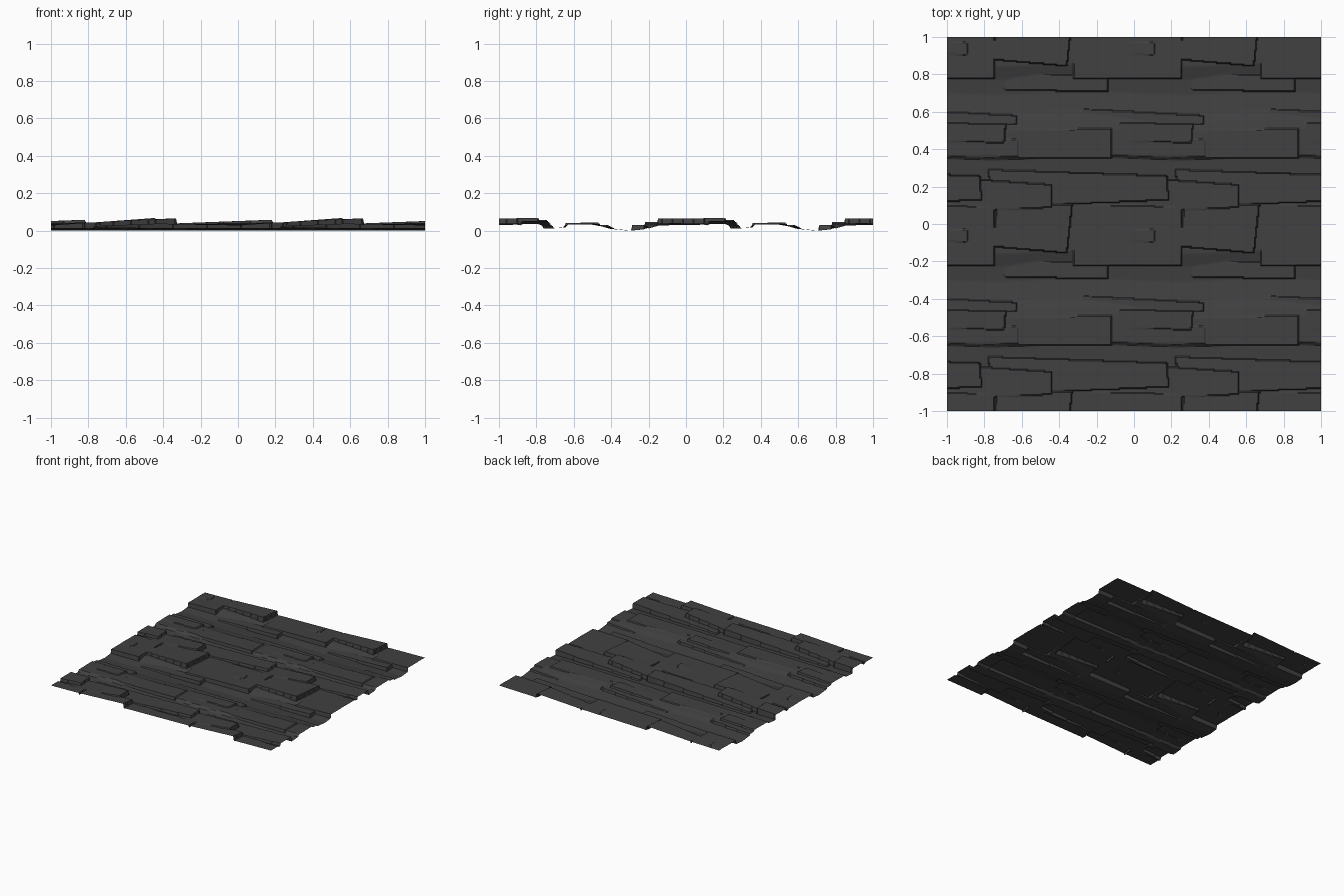
import bpy, math

if "Cube" in bpy.data.objects:
    bpy.data.objects.remove(bpy.data.objects["Cube"])

N = 160  # samples per tile; the surface repeats 2 x 2 tiles of 1 unit

# strata profile across y (one period), the lowest rock layer
BASE = [(-0.9, .034), (-0.86, .026), (-0.75, .012), (-0.65, .019), (-0.635, .035),
        (-0.5, .035), (-0.45, .026), (-0.4, .012), (-0.3, .002), (-0.22, .010),
        (-0.15, .030), (0.1, .034)]

# tilted slabs: right end x, shear of right end, length,
# (bottom y, top y) at right, (bottom y, top y) at left, z right, z left
SLABS = [
    (-.345, .11, .40, (-.155, .105), (-.12, .09), .067, .047),   # big slab
    (-.745, .00, .58, (-.22, .09), (-.22, .105), .047, .034),    # its lower tail
    (-.14, .00, .55, (-.29, -.20), (-.285, -.2), .031, .010),    # low ledge
    (.11, .00, .25, (-.10, -.03), (-.075, -.03), .049, .035),    # small chip
    (.18, -.08, .95, (.13, .257), (.09, .29), .060, .024),       # long slab
    (-.44, .00, .60, (.09, .21), (.06, .25), .070, .026),        # short slab
    (.37, .00, .65, (-.465, -.42), (-.47, -.385), .033, .016),   # ridge
    (.31, .10, .40, (-.565, -.465), (-.555, -.46), .045, .034),  # upper chip
    (-.12, .00, .50, (-.65, -.49), (-.645, -.5), .043, .036),    # wide shelf
    (-.62, .00, .45, (-.64, -.55), (-.63, -.55), .040, .032),    # shelf tail
]


def base(y):
    y = (y + .9) % 1 - .9
    for (y0, z0), (y1, z1) in zip(BASE, BASE[1:]):
        if y <= y1:
            return z0 + (z1 - z0) * (y - y0) / (y1 - y0)
    return BASE[-1][1]


def height(x, y):
    z = base(y + .008 * math.sin(2 * math.pi * x))
    for xr, shear, length, (br, tr), (bl, tl), zr, zl in SLABS:
        mid = (br + tr) / 2
        v = y + round(mid - y)                 # wrap to nearest repeat
        t = ((xr + shear * (v - mid) - x) % 1) / length
        if t < 1 and br + (bl - br) * t <= v <= tr + (tl - tr) * t:
            z = max(z, zr + (zl - zr) * t)
    return z


# sample one tile, then repeat it over the whole sheet
tile = [[height(i / N, j / N) for i in range(N)] for j in range(N)]
low = min(min(r) for r in tile)
M = 2 * N + 1
verts = [(i / N - 1, j / N - 1, tile[j % N][i % N] - low) for j in range(M) for i in range(M)]
faces = [(a, a + 1, a + M + 1, a + M)
         for j in range(M - 1) for a in range(j * M, j * M + M - 1)]

mesh = bpy.data.meshes.new("rock_sheet")
mesh.from_pydata(verts, [], faces)
rock = bpy.data.objects.new("rock_sheet", mesh)
bpy.context.collection.objects.link(rock)

mat = bpy.data.materials.new("dark grey rock")
mat.diffuse_color = (.052, .052, .052, 1)
mat.use_nodes = True
mat.node_tree.nodes["Principled BSDF"].inputs["Base Color"].default_value = mat.diffuse_color
mesh.materials.append(mat)

bpy.context.view_layer.objects.active = rock
rock.select_set(True)
bpy.ops.object.shade_smooth_by_angle(angle=math.radians(30))
